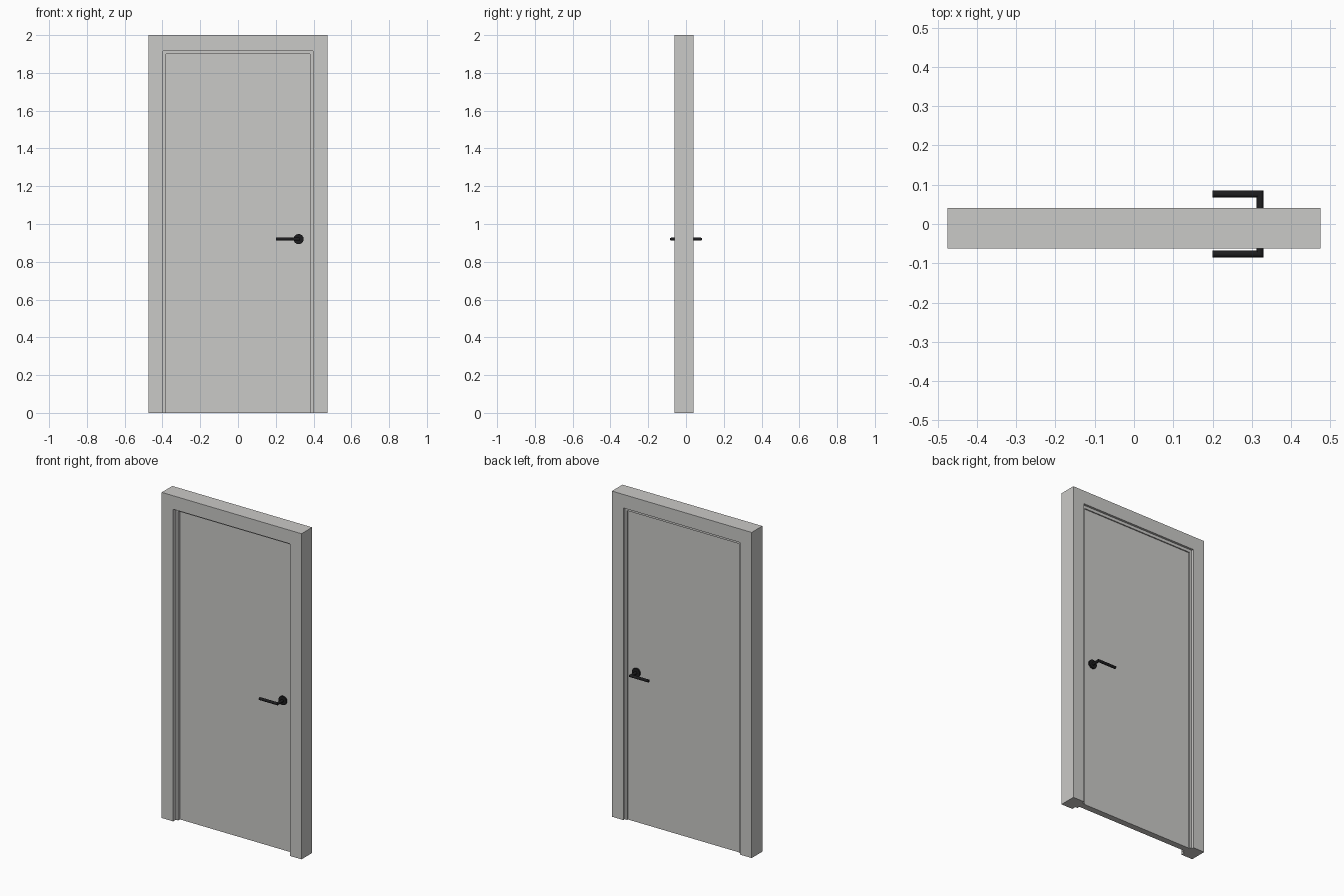
import bpy, bmesh, math

if "Cube" in bpy.data.objects:
    bpy.data.objects.remove(bpy.data.objects["Cube"])


def material(name, rgb):
    m = bpy.data.materials.new(name)
    m.diffuse_color = (*rgb, 1)
    m.use_nodes = True
    m.node_tree.nodes["Principled BSDF"].inputs["Base Color"].default_value = m.diffuse_color
    return m


GREY = material("light grey paint", (0.59, 0.585, 0.57))
BLACK = material("black metal", (0.012, 0.012, 0.013))


def finish(bm, name, mat):
    bmesh.ops.recalc_face_normals(bm, faces=bm.faces)
    me = bpy.data.meshes.new(name)
    bm.to_mesh(me)
    bm.free()
    me.materials.append(mat)
    ob = bpy.data.objects.new(name, me)
    bpy.context.collection.objects.link(ob)
    return ob


def box(name, x, y, z, mat=GREY):
    bm = bmesh.new()
    bmesh.ops.create_cube(bm, size=1)
    for v in bm.verts:
        v.co = [lo + (c + 0.5) * (hi - lo) for c, (lo, hi) in zip(v.co, (x, y, z))]
    return finish(bm, name, mat)


def smooth(ob):
    bpy.ops.object.select_all(action='DESELECT')
    ob.select_set(True)
    bpy.context.view_layer.objects.active = ob
    bpy.ops.object.shade_smooth_by_angle(angle=math.radians(35))


# Frame dimensions
W, INNER, LEAF = 0.475, 0.397, 0.381
FRAME_Y, STOP_Y, LEAF_Y = (-0.062, 0.041), (-0.036, 0.027), (-0.019, 0.02)

# Jambs and stops on both sides
for side, s in (("left", -1), ("right", 1)):
    box(side + "_jamb", sorted((s * INNER, s * W)), FRAME_Y, (0, 2))
    box(side + "_stop", sorted((s * LEAF, s * INNER)), STOP_Y, (0, 1.917))

# Header, top stop and door leaf
box("header", (-INNER, INNER), FRAME_Y, (1.917, 2))
box("top_stop", (-LEAF, LEAF), STOP_Y, (1.899, 1.917))
box("door_leaf", (-LEAF, LEAF), LEAF_Y, (0, 1.899))

# Handles: round rose plus a mitred round bar, one on each face
HX, HZ, R, N = 0.321, 0.92, 0.0085, 16


def ring_faces(bm, rings):
    for a, b in zip(rings, rings[1:]):
        for i in range(N):
            j = (i + 1) % N
            bm.faces.new((a[i], a[j], b[j], b[i]))
    bm.faces.new(rings[0])
    bm.faces.new(rings[-1])


for side, s, face in (("front", -1, LEAF_Y[0]), ("back", 1, LEAF_Y[1])):
    angles = [2 * math.pi * i / N for i in range(N)]
    arm_y = s * 0.0765
    bm = bmesh.new()
    rings = [[], [], []]
    for a in angles:
        u, v = R * math.cos(a), R * math.sin(a)
        rings[0].append(bm.verts.new((0.2, arm_y + s * u, HZ + v)))
        rings[1].append(bm.verts.new((HX + u, arm_y + s * u, HZ + v)))
        rings[2].append(bm.verts.new((HX + u, face, HZ + v)))
    ring_faces(bm, rings)
    smooth(finish(bm, side + "_handle_lever", BLACK))

    bm = bmesh.new()
    rings = [[bm.verts.new((HX + 0.027 * math.cos(a), y, HZ + 0.027 * math.sin(a)))
              for a in angles] for y in (face, face + s * 0.009)]
    ring_faces(bm, rings)
    smooth(finish(bm, side + "_handle_rose", BLACK))
